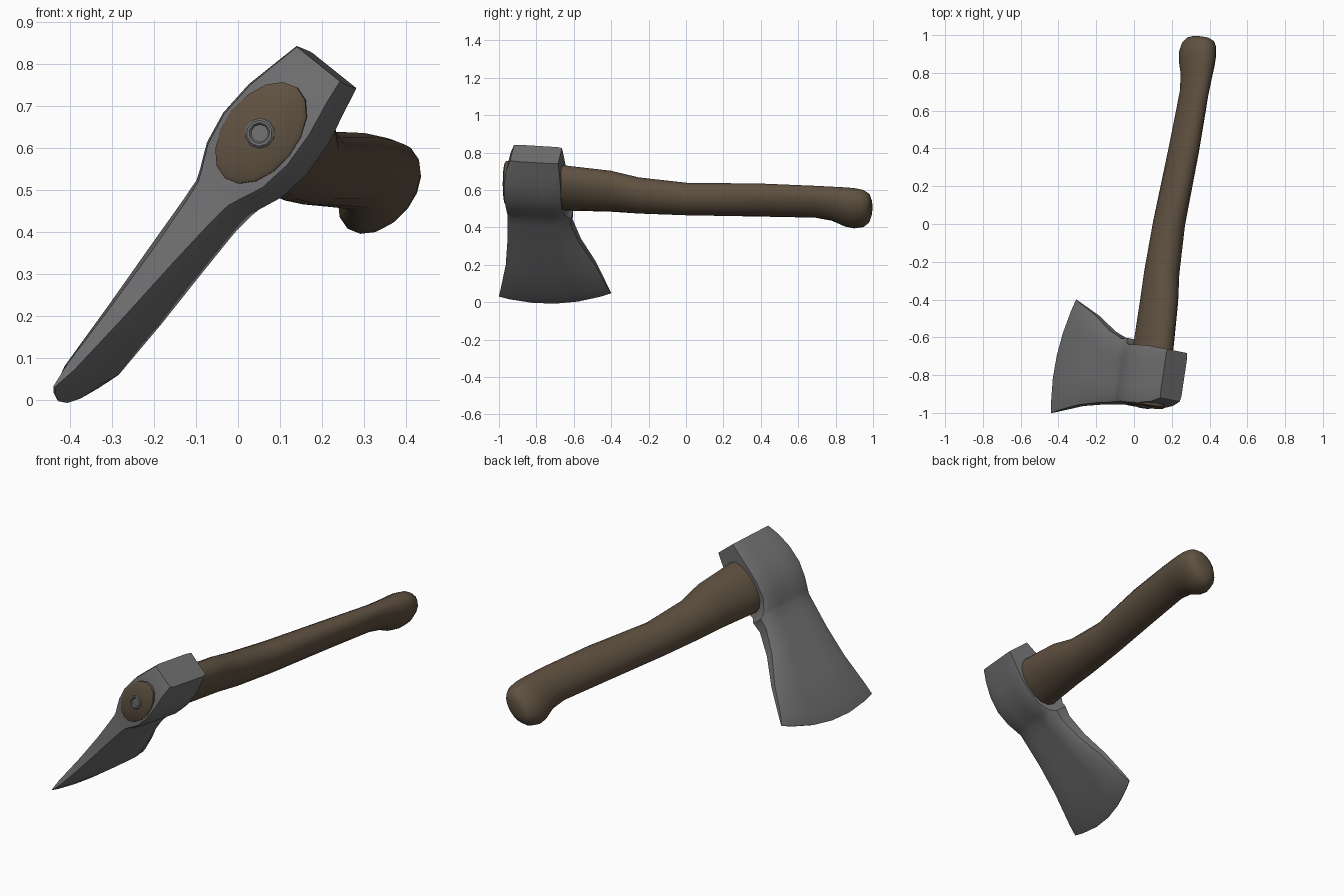
import bpy, bmesh, math
from mathutils import Vector

cube = bpy.data.objects.get("Cube")
if cube:
    bpy.data.objects.remove(cube, do_unlink=True)

# Tool frame: u toward the cutting edge, v along the handle, w across the thickness
ORIGIN = Vector((0.055, -0.955, 0.635))
V = Vector((0.147, 0.987, -0.06)).normalized()
U = Vector((-0.62, 0.045, -0.785))
U = (U - V * U.dot(V)).normalized()
W = V.cross(U)


def place(u, v, w):
    return ORIGIN + U * u + V * v + W * w


def material(name, colour):
    m = bpy.data.materials.new(name)
    m.use_nodes = True
    m.diffuse_color = (*colour, 1)
    bsdf = next(n for n in m.node_tree.nodes if n.type == 'BSDF_PRINCIPLED')
    bsdf.inputs["Base Color"].default_value = (*colour, 1)
    return m


steel = material("grey steel", (0.16, 0.16, 0.165))
wood = material("brown wood", (0.115, 0.082, 0.052))


def loft(name, rings, mat, angle):
    """Skin a list of equal closed rings and cap both ends."""
    bm = bmesh.new()
    loops = [[bm.verts.new(place(*p)) for p in ring] for ring in rings]
    n = len(loops[0])
    for a, b in zip(loops, loops[1:]):
        for i in range(n):
            j = (i + 1) % n
            bm.faces.new((a[i], a[j], b[j], b[i]))
    bm.faces.new(loops[0])
    bm.faces.new(loops[-1])
    bmesh.ops.recalc_face_normals(bm, faces=bm.faces)
    mesh = bpy.data.meshes.new(name)
    bm.to_mesh(mesh)
    bm.free()
    obj = bpy.data.objects.new(name, mesh)
    bpy.context.collection.objects.link(obj)
    mesh.materials.append(mat)
    bpy.ops.object.select_all(action='DESELECT')
    obj.select_set(True)
    bpy.context.view_layer.objects.active = obj
    bpy.ops.object.shade_smooth_by_angle(angle=math.radians(angle))
    return obj


def ellipse(u, v, w, a, b, sides):
    turns = [2 * math.pi * i / sides for i in range(sides)]
    return [(u + a * math.cos(t), v, w + b * math.sin(t)) for t in turns]


# Axe head: sections from the poll to the cutting edge
SPAN = (0, 0.1, 0.3, 0.5, 0.7, 0.9, 1)


def head_section(u, front, back, half, thin_front, thin_back, bow):
    top = []
    for s in SPAN:
        k = thin_front if s == 0 else thin_back if s == 1 else 1
        bend = bow * (0.236 * s * (1 - s) - 0.069 * s)
        top.append((u + bend, front + (back - front) * s, half * k))
    return top + [(p, q, -r) for p, q, r in reversed(top)]


# u, front, back, half thickness, front and back thinning, bow of the edge
HEAD = (
    (-0.212, 0.035, 0.295, 0.072, 0.92, 0.92, 0),
    (-0.15, 0.012, 0.30, 0.084, 0.92, 0.92, 0),
    (-0.07, 0, 0.305, 0.101, 0.92, 0.92, 0),
    (0.02, -0.004, 0.305, 0.106, 0.92, 0.92, 0),
    (0.10, 0, 0.305, 0.093, 0.9, 0.9, 0),
    (0.16, 0, 0.315, 0.066, 0.85, 0.8, 0),
    (0.185, 0, 0.343, 0.057, 0.8, 0.6, 0),
    (0.24, -0.005, 0.338, 0.052, 0.75, 0.55, 0),
    (0.37, -0.012, 0.378, 0.045, 0.65, 0.5, 0.1),
    (0.54, -0.03, 0.455, 0.034, 0.6, 0.45, 0.4),
    (0.715, -0.067, 0.51, 0.022, 0.5, 0.4, 0.8),
    (0.776, -0.081, 0.53, 0.002, 1, 1, 1),
)
loft("axe_head", [head_section(*row) for row in HEAD], steel, 40)

# Handle: v, u offset, w offset, half depth, half width
HANDLE = (
    (-0.012, 0, 0, 0.128, 0.078),
    (-0.005, 0, 0, 0.138, 0.088),
    (0.02, 0, 0, 0.138, 0.088),
    (0.31, 0.003, -0.005, 0.14, 0.082),
    (0.56, 0.008, -0.002, 0.124, 0.083),
    (0.71, 0.024, -0.004, 0.106, 0.084),
    (0.97, 0.027, -0.006, 0.094, 0.079),
    (1.37, 0, -0.01, 0.1, 0.067),
    (1.67, -0.013, -0.012, 0.098, 0.06),
    (1.76, -0.008, -0.014, 0.104, 0.067),
    (1.83, 0.007, -0.016, 0.119, 0.078),
    (1.88, 0.012, -0.016, 0.122, 0.082),
    (1.93, 0.01, -0.016, 0.112, 0.076),
    (1.96, 0.006, -0.016, 0.088, 0.06),
    (1.973, 0.004, -0.016, 0.05, 0.035),
)
loft("handle", [ellipse(u, v, w, a, b, 16) for v, u, w, a, b in HANDLE], wood, 50)

# Dished wedge pin in the end of the handle
PIN = ((0.036, 0), (0.036, -0.015), (0.031, -0.02), (0.025, -0.019), (0.021, -0.014))
loft("wedge_pin", [ellipse(0.002, v, 0, r, r, 10) for r, v in PIN], steel, 35)
